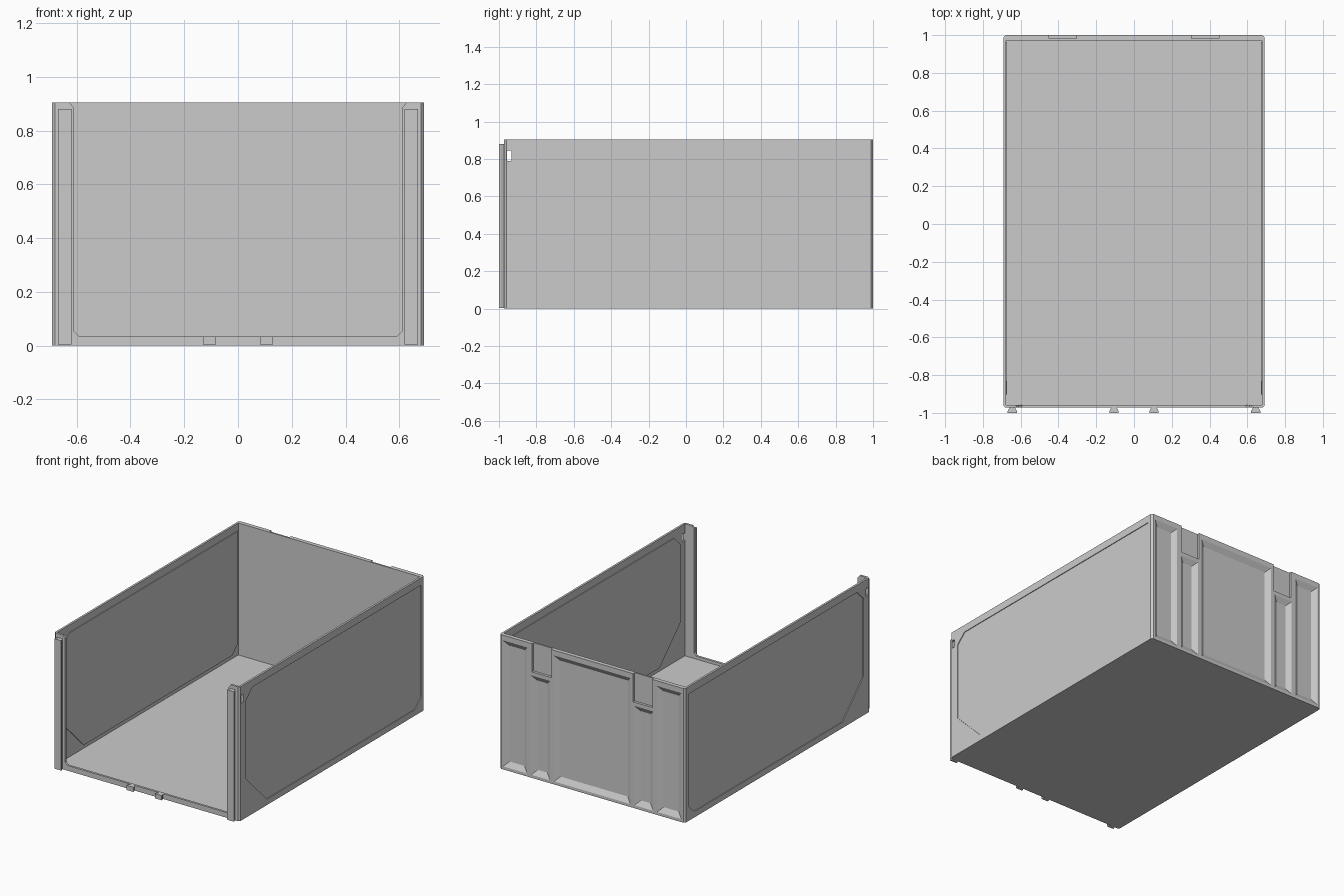
import bpy, bmesh

if "Cube" in bpy.data.objects:
    bpy.data.objects.remove(bpy.data.objects["Cube"])


def prism(name, a, axis, lo, hi, b=None):
    """Extrude 2D profile a along an axis; optional end profile b gives a taper."""
    def place(p, d):
        return {'x': (d, p[0], p[1]), 'y': (p[0], d, p[1]), 'z': (p[0], p[1], d)}[axis]
    bm = bmesh.new()
    v1 = [bm.verts.new(place(p, lo)) for p in a]
    v2 = [bm.verts.new(place(p, hi)) for p in (b or a)]
    n = len(a)
    bm.faces.new(v1)
    bm.faces.new(v2[::-1])
    for i in range(n):
        bm.faces.new((v1[i], v2[i], v2[(i + 1) % n], v1[(i + 1) % n]))
    bmesh.ops.recalc_face_normals(bm, faces=bm.faces)
    me = bpy.data.meshes.new(name)
    bm.to_mesh(me)
    bm.free()
    ob = bpy.data.objects.new(name, me)
    bpy.context.collection.objects.link(ob)
    return ob


def rect(x0, x1, y0, y1, c=0.0):
    """Rectangle with optional chamfered corners."""
    if not c:
        return [(x0, y0), (x1, y0), (x1, y1), (x0, y1)]
    return [(x0 + c, y0), (x1 - c, y0), (x1, y0 + c), (x1, y1 - c),
            (x1 - c, y1), (x0 + c, y1), (x0, y1 - c), (x0, y0 + c)]


def boolean(ob, tool, op='DIFFERENCE'):
    m = ob.modifiers.new("bool", 'BOOLEAN')
    m.operation, m.solver, m.object = op, 'EXACT', tool
    bpy.context.view_layer.objects.active = ob
    bpy.ops.object.modifier_apply(modifier=m.name)
    bpy.data.objects.remove(tool, do_unlink=True)


W, F, B, H = 0.692, -0.972, 1.0, 0.905
T = 0.014

# Outer body, hollowed from the top
body = prism("bin_body", rect(-W, W, F, B, 0.012), 'z', 0, H)
boolean(body, prism("cavity_cutter", rect(-W + T, W - T, F + 0.015, 0.972), 'z', 0.015, 1.2))

# Front opening with chamfered lower corners and flared top
boolean(body, prism("front_cutter", [
    (-0.592, 0.035), (0.592, 0.035), (0.61, 0.053), (0.61, 0.885), (0.626, 0.903), (0.626, 1.1),
    (-0.626, 1.1), (-0.626, 0.903), (-0.61, 0.885), (-0.61, 0.053)], 'y', -1.1, -0.95))

# Side panels pressed inwards, with latch slot near the front
panel = [(-0.68, 0.04), (0.90, 0.04), (0.963, 0.10), (0.963, 0.855),
         (-0.835, 0.855), (-0.902, 0.79), (-0.902, 0.26)]
slot = rect(-0.957, -0.932, 0.79, 0.845, 0.004)
for s in (-1, 1):
    boolean(body, prism("panel_inner", panel, 'x', s * (W - T - 0.005), s * (W - 0.007)), 'UNION')
    boolean(body, prism("panel_cutter", panel, 'x', s * (W - 0.005), s * 0.8))
    boolean(body, prism("slot_cutter", slot, 'x', s * 0.66, s * 0.8))


# Back wall: sloped pockets
def pocket(x0, x1, z0, z1):
    g, depth = 0.034, 0.021
    inner = rect(x0 + g, x1 - g, z0 + g, z1 - g)
    k = -0.01 * g / depth
    outer = rect(x0 + k, x1 - k, z0 + k, z1 - k)
    boolean(body, prism("pocket_cutter", inner, 'y', B - depth, B + 0.01, outer))


pocket(-0.285, 0.285, 0.02, 0.87)
for s in (-1, 1):
    for a, b, top in ((0.315, 0.455, 0.69), (0.485, 0.665, 0.87)):
        x0, x1 = sorted((s * a, s * b))
        pocket(x0, x1, 0.02, top)
    # Catch notches above the narrow pockets
    x0, x1 = sorted((s * 0.305, s * 0.45))
    boolean(body, prism("notch_cutter", rect(x0, x1, 0.715, 1.0), 'y', 0.983, 1.1))

# Dovetail rails on the front posts and small dovetail feet on the lip
for side, s in (("left", -1), ("right", 1)):
    for part, cx, half, top in (("front_rail", 0.644, 0.025, 0.88), ("lip_dovetail", 0.106, 0.025, 0.035)):
        c = s * cx
        prof = [(c - half, -1.0), (c + half, -1.0), (c + half, -0.992), (c + half - 0.012, F + 0.003),
                (c - half + 0.012, F + 0.003), (c - half, -0.992)]
        prism(f"{part}_{side}", prof, 'z', 0.004, top)
